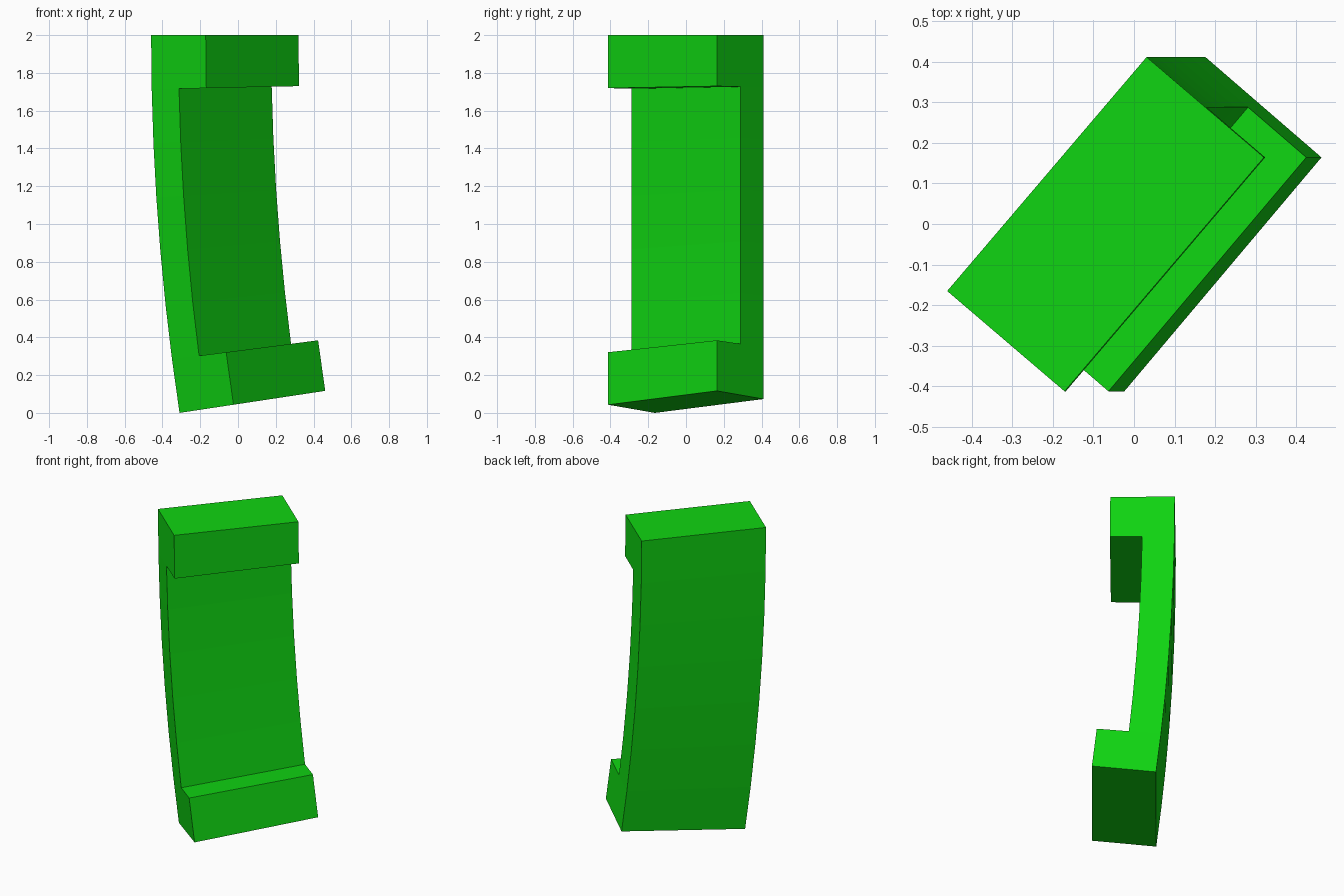
import bpy, bmesh, math
from mathutils import Vector

cube = bpy.data.objects.get("Cube")
if cube:
    bpy.data.objects.remove(cube, do_unlink=True)

green = bpy.data.materials.new("bright green")
green.use_nodes = True
colour = (0.005, 0.66, 0.006, 1.0)
green.diffuse_color = colour
green.node_tree.nodes["Principled BSDF"].inputs["Base Color"].default_value = colour

# Plan of the bracket: back corner, width direction and depth direction
CORNER = Vector((-0.46, -0.165))
WIDTH = Vector((0.491, 0.576))
DEPTH = Vector((0.289, -0.247))

# The whole bracket bends about a horizontal axis parallel to y, level with its top
BEND = math.radians(8.6)
STEPS = 7
RADIUS = 2.0 / math.sin(BEND)
AXIS_X = CORNER.x + RADIUS


def bend(co):
    """Map (width 0-1, depth 0-1, step down) to the bent bracket."""
    p = CORNER + WIDTH * co.x + DEPTH * co.y
    angle = BEND * co.z / STEPS
    r = AXIS_X - p.x
    return Vector((AXIS_X - r * math.cos(angle), p.y, 2.0 - r * math.sin(angle)))


# C-shaped profile: a full-length back web with a lip at each end
bm = bmesh.new()
cells = [(0.0, i) for i in range(STEPS)] + [(0.5, 0), (0.5, STEPS - 1)]
for d, s in cells:
    bm.faces.new([bm.verts.new((0, d + a, s + b))
                  for a, b in ((0, 0), (0.5, 0), (0.5, 1), (0, 1))])
bmesh.ops.remove_doubles(bm, verts=bm.verts, dist=1e-4)

# Extrude the profile across the width, then bend it
result = bmesh.ops.extrude_face_region(bm, geom=bm.faces[:], use_keep_orig=True)
for v in result["geom"]:
    if isinstance(v, bmesh.types.BMVert):
        v.co.x = 1.0
for v in bm.verts:
    v.co = bend(v.co)
bmesh.ops.recalc_face_normals(bm, faces=bm.faces)

mesh = bpy.data.meshes.new("curved_bracket")
bm.to_mesh(mesh)
bm.free()
mesh.materials.append(green)
bracket = bpy.data.objects.new("curved_bracket", mesh)
bpy.context.collection.objects.link(bracket)
